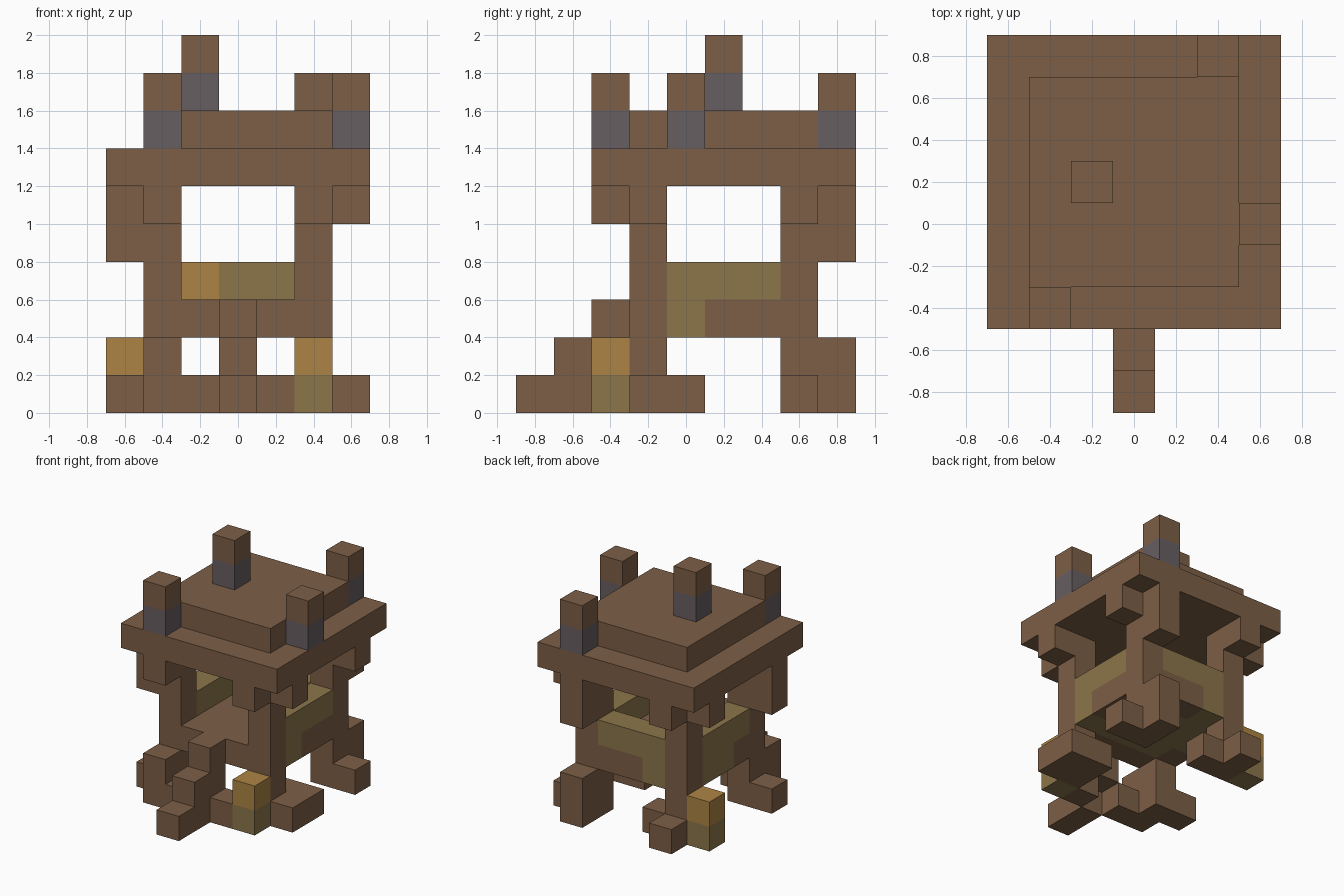
import bpy
import bmesh
from mathutils import Vector

cube = bpy.data.objects.get("Cube")
if cube:
    bpy.data.objects.remove(cube, do_unlink=True)

S = 0.2                              # edge of one block
ORIGIN = Vector((-0.7, -0.5, 0.0))   # eave corner on the ground


def material(name, r, g, b):
    m = bpy.data.materials.new(name)
    m.use_nodes = True
    m.diffuse_color = (r, g, b, 1)
    m.node_tree.nodes["Principled BSDF"].inputs["Base Color"].default_value = (r, g, b, 1)
    return m


WOOD = material("brown_wood", 0.205, 0.114, 0.061)
MOSS = material("olive_wood", 0.262, 0.181, 0.069)
GOLD = material("gold_lamp", 0.413, 0.231, 0.058)
STONE = material("grey_stone", 0.136, 0.114, 0.122)


def block(name, at, size=(1, 1, 1), mat=WOOD, face_mat=None, face_dir=None):
    """Box in block units; faces pointing along face_dir may get face_mat."""
    bm = bmesh.new()
    bmesh.ops.create_cube(bm, size=1)
    for v in bm.verts:
        v.co = ORIGIN + Vector([(c + 0.5) * n + a for c, n, a in zip(v.co, size, at)]) * S
    bm.normal_update()
    me = bpy.data.meshes.new(name)
    me.materials.append(mat)
    if face_mat:
        me.materials.append(face_mat)
        for f in bm.faces:
            if f.normal.dot(Vector(face_dir)) > 0.9:
                f.material_index = 1
    bm.to_mesh(me)
    bm.free()
    ob = bpy.data.objects.new(name, me)
    bpy.context.collection.objects.link(ob)
    return ob


# Roof: wide eave slab with a smaller cap
block("roof_eave", (0, 0, 6), (7, 7, 1))
block("roof_cap", (1, 1, 7), (5, 5, 1))

# Finials: stone base with a wooden top
for x, y, z in ((1, 0, 7), (5, 6, 7), (6, 2, 7), (2, 3, 8)):
    block("finial_base", (x, y, z), mat=STONE)
    block("finial_top", (x, y, z + 1))

# Corner posts
for x in (1, 5):
    for y in (1, 5):
        block("corner_post", (x, y, 0), (1, 1, 6))

# Eave brackets, two per post, some longer: x, y, length
for x, y, n in ((1, 0, 1), (0, 1, 2), (5, 0, 1), (6, 1, 1),
                (0, 5, 1), (1, 6, 1), (6, 5, 1), (5, 6, 2)):
    block("eave_bracket", (x, y, 6 - n), (1, 1, n))

# Feet around the posts: x, y, height
for x, y, n in ((1, 0, 2), (2, 0, 1), (0, 1, 1),
                (4, 0, 1), (6, 1, 1), (6, 2, 1), (5, 2, 1),
                (1, 6, 1), (2, 5, 1), (6, 5, 1), (5, 6, 2)):
    block("post_foot", (x, y, 0), (1, 1, n))

# Lamps on mossy stands
for x, y in ((5, 0), (0, 5)):
    block("lamp_stand", (x, y, 0), mat=MOSS)
    block("lamp", (x, y, 1), mat=GOLD)

# Floor with a mossy underside, and the low front sill
block("floor", (2, 2, 2), (3, 3, 1), WOOD, MOSS, (0, 0, -1))
block("front_sill", (2, 1, 2), (3, 1, 1))

# Right-hand wall (+x)
block("left_wall_top", (5, 2, 3), (1, 3, 1), MOSS)
block("left_wall_moss", (5, 2, 2), mat=MOSS)
block("left_wall_base", (5, 3, 2), (1, 2, 1))

# Opposite wall (-x)
block("right_wall_top", (1, 2, 3), (1, 3, 1), MOSS)
block("right_wall_moss", (1, 3, 2), (1, 2, 1), MOSS)
block("right_wall_base", (1, 2, 2))

# Back wall, with a gold panel on its inner face
block("back_wall_panel", (2, 5, 3), (1, 1, 1), MOSS, GOLD, (0, -1, 0))
block("back_wall_top", (3, 5, 3), (2, 1, 1), MOSS)
block("back_wall_moss", (2, 5, 2), mat=MOSS)
block("back_wall_base", (3, 5, 2), (2, 1, 1))

# Entrance stairs climbing to the sill
block("stair_low", (3, -2, 0))
block("stair_middle", (3, -1, 0), (1, 1, 2))
block("stair_high", (3, 0, 1), (1, 1, 2))
